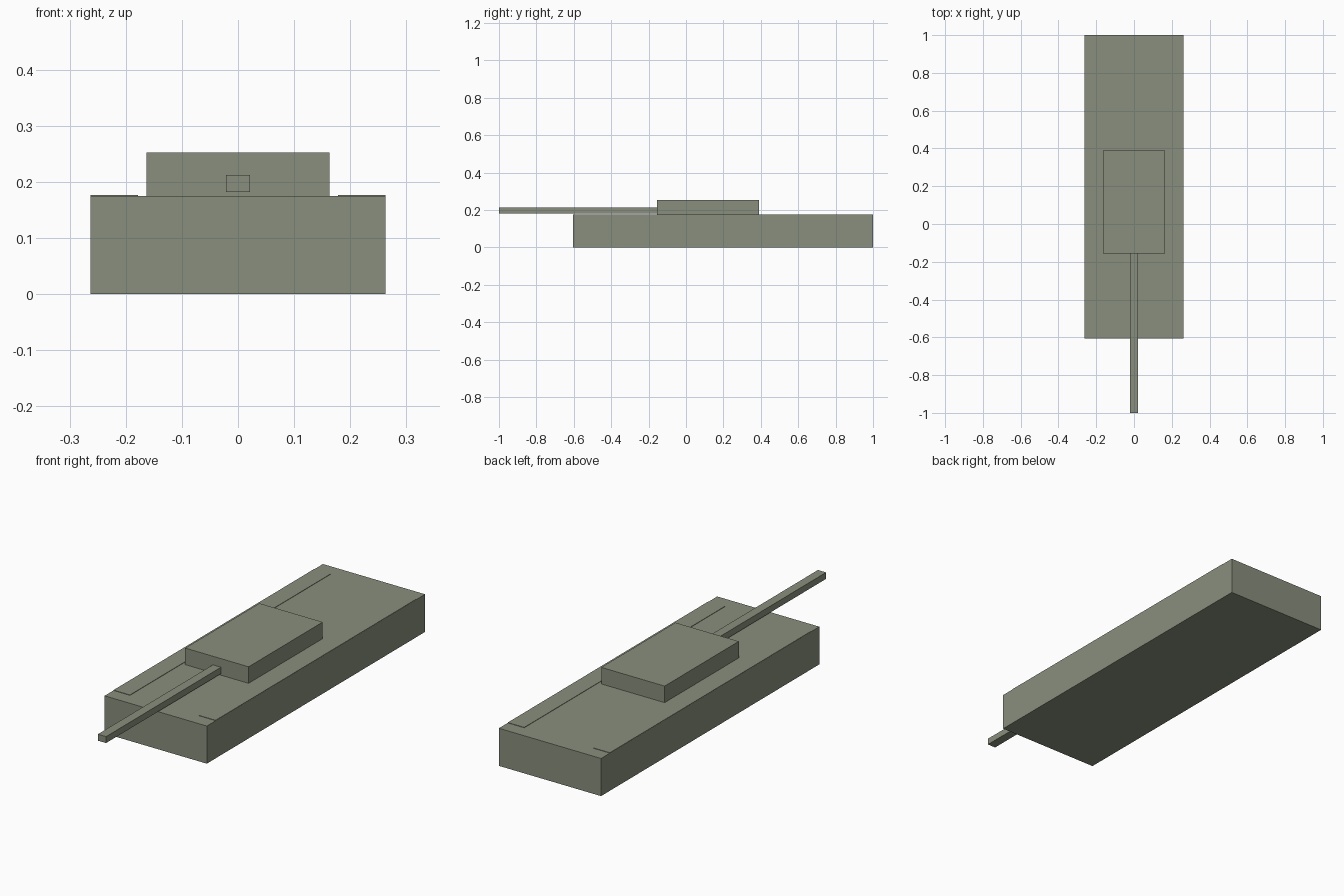
import bpy
from mathutils import Matrix, Vector

if "Cube" in bpy.data.objects:
    bpy.data.objects.remove(bpy.data.objects["Cube"])

olive = bpy.data.materials.new("olive_paint")
olive.diffuse_color = (0.25, 0.275, 0.205, 1)
olive.use_nodes = True
olive.node_tree.nodes["Principled BSDF"].inputs["Base Color"].default_value = olive.diffuse_color


def box(name, x, y, z):
    """Box between the given (min, max) limits on each axis."""
    lo, hi = Vector((x[0], y[0], z[0])), Vector((x[1], y[1], z[1]))
    bpy.ops.mesh.primitive_cube_add(size=1)
    ob = bpy.context.object
    ob.name = name
    ob.data.transform(Matrix.Translation((lo + hi) / 2) @ Matrix.Diagonal((*(hi - lo), 1)))
    ob.data.materials.append(olive)
    return ob


# Main body
box("hull", (-0.263, 0.263), (-0.605, 1.0), (0.0, 0.175))

# Tracks, standing just proud of the hull deck on both sides
track = box("tracks", (0.178, 0.2625), (-0.54, 0.935), (0.002, 0.177))
mirror = track.modifiers.new("mirror", 'MIRROR')
mirror.use_axis = (True, False, False)

# Turret and gun
box("turret", (-0.163, 0.163), (-0.155, 0.39), (0.175, 0.252))
box("gun_barrel", (-0.021, 0.021), (-1.0, -0.155), (0.182, 0.212))
